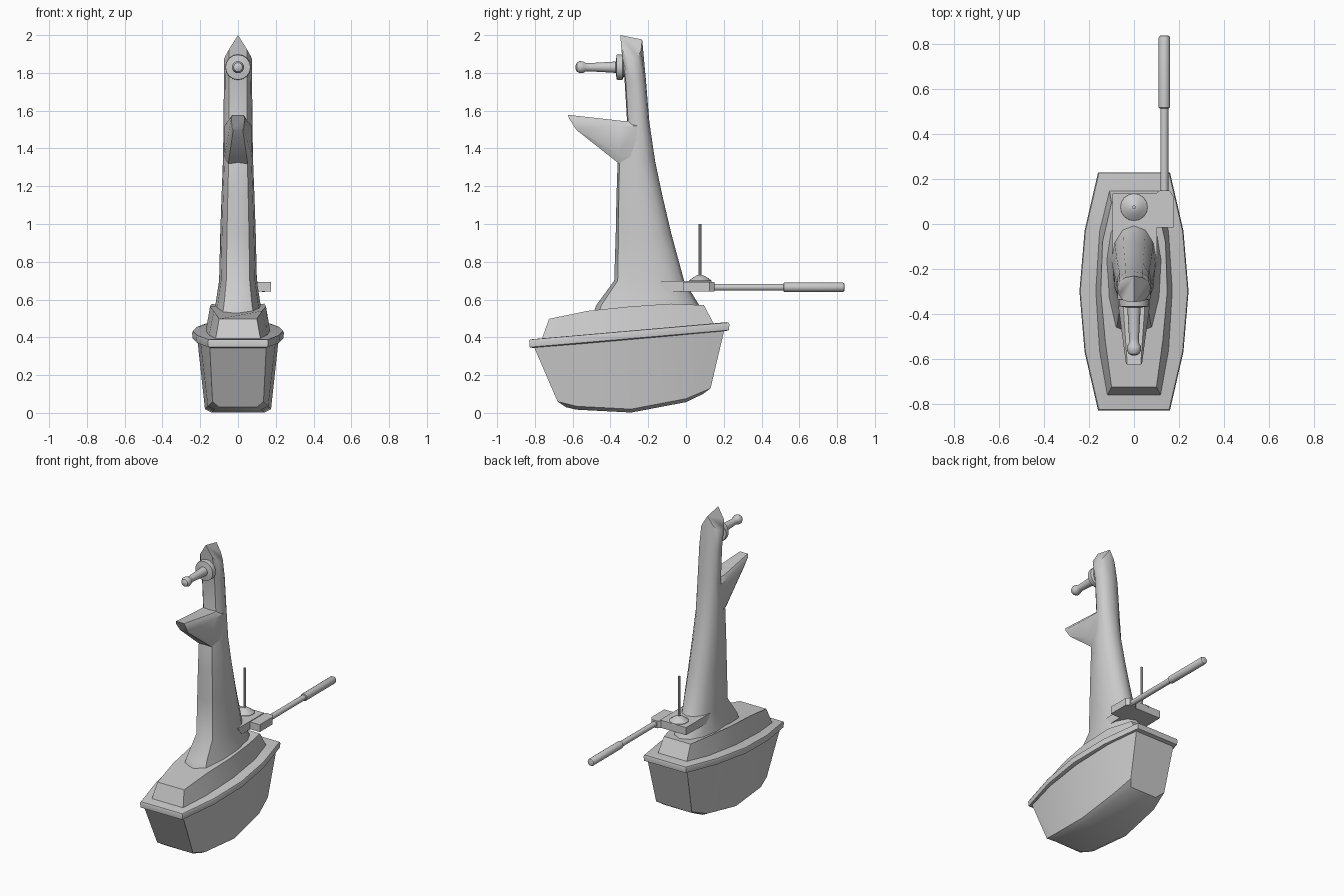
import bpy, bmesh, math
from mathutils import Vector


def finish(bm, name, angle=35):
    bmesh.ops.recalc_face_normals(bm, faces=bm.faces)
    me = bpy.data.meshes.new(name)
    bm.to_mesh(me)
    bm.free()
    ob = bpy.data.objects.new(name, me)
    bpy.context.collection.objects.link(ob)
    bpy.ops.object.select_all(action='DESELECT')
    ob.select_set(True)
    bpy.context.view_layer.objects.active = ob
    bpy.ops.object.shade_smooth_by_angle(angle=math.radians(angle))
    return ob


def loft(name, rings, angle=35, ridge=False):
    """Skin closed rings of equal length and cap both ends."""
    bm = bmesh.new()
    rows = [[bm.verts.new(p) for p in r] for r in rings]
    n = len(rows[0])
    for a, b in zip(rows, rows[1:]):
        for i in range(n):
            j = (i + 1) % n
            bm.faces.new((a[i], a[j], b[j], b[i]))
    bm.faces.new(rows[0][::-1])
    if ridge:
        h = n // 2
        bm.faces.new(rows[-1][:h + 1])
        bm.faces.new(rows[-1][h:] + rows[-1][:1])
    else:
        bm.faces.new(rows[-1])
    return finish(bm, name, angle)


def mirrored(half):
    """Close a half outline across x = 0, skipping points on the axis."""
    return half + [(-x, y, z) for x, y, z in reversed(half) if x > 1e-5]


def lathe(name, origin, axis, prof, seg=16):
    """Round part: (distance, radius) profile turned about an axis."""
    q = Vector(axis).to_track_quat('Z', 'Y')
    rings = []
    for d, r in prof:
        rings.append([Vector(origin) + q @ Vector((r * math.cos(t), r * math.sin(t), d))
                      for t in (2 * math.pi * i / seg for i in range(seg))])
    return loft(name, rings)


def rim_z(y):
    return 0.39 + (y + 0.83) * 0.09 / 1.06


# hull: five stations from front to back (y top, width, y low, z low, width low)
stations = [(-0.81, 0.15, -0.68, 0.06, 0.135), (-0.57, 0.20, -0.58, 0.035, 0.16),
            (-0.30, 0.217, -0.29, 0.02, 0.175), (-0.02, 0.20, 0.0, 0.075, 0.16),
            (0.205, 0.15, 0.13, 0.13, 0.135)]
hull = []
for i, (yt, wt, yl, zl, wl) in enumerate(stations):
    yb = yl + (0.045 if i == 0 else -0.04 if i == 4 else 0)
    zb = zl - (0.03 if i in (0, 4) else 0.018)
    hull.append(mirrored([(wt, yt, rim_z(yt) - 0.03), (wl, yl, zl), (wl - 0.035, yb, zb)]))
loft("hull", hull, 30)

# rim band following the tilted edge
outline = [(0.16, -0.83), (0.22, -0.57), (0.243, -0.30), (0.22, -0.03), (0.16, 0.23)]


def rim_ring(inset, dz):
    pts = []
    for x, y in outline:
        yy = -0.3 + (y + 0.3) * (1 - inset / 0.53)
        pts.append((x - inset, yy, rim_z(y) + dz))
    return mirrored(pts)


loft("rim", [rim_ring(0.02, -0.047), rim_ring(0.003, -0.042), rim_ring(0, -0.012),
             rim_ring(0.004, -0.002), rim_ring(0.015, 0)], 40)

# raised deck
low = [(0.12, -0.765), (0.155, -0.57), (0.172, -0.30), (0.155, -0.03), (0.11, 0.152)]
top = [(0.10, -0.725, 0.498), (0.128, -0.52, 0.54), (0.148, -0.30, 0.563),
       (0.14, -0.08, 0.578), (0.10, 0.095, 0.57)]
loft("deck", [mirrored([(x, y, rim_z(y) - 0.01) for x, y in low]), mirrored(top)], 30)


# tall shaft: half cross-section from back to front
def shaft_ring(z, f, b, w, crown=False):
    d = b - f
    half = [(0, b), (0.5 * w, b - 0.05 * d), (0.85 * w, b - 0.2 * d), (w, b - 0.42 * d),
            (0.9 * w, b - 0.72 * d), (0.62 * w, b - 0.95 * d), (0, f)]
    pts = []
    for x, y in half:
        zz = z
        if crown:
            zz = z - 1.55 * x - 0.2 * (y - f)
        pts.append((x, y, zz))
    return mirrored(pts)


loft("shaft", [shaft_ring(*s) for s in (
    (0.53, -0.49, 0.085, 0.13), (0.57, -0.475, 0.07, 0.12), (0.70, -0.38, -0.01, 0.10),
    (0.95, -0.372, -0.078, 0.094), (1.15, -0.368, -0.125, 0.087), (1.33, -0.362, -0.163, 0.08),
    (1.54, -0.312, -0.194, 0.076), (1.76, -0.325, -0.212, 0.075))]
    + [shaft_ring(2.0, -0.348, -0.232, 0.075, True)], 40, True)

# beak: tapered wedge from the shaft to a blunt tip (half width, y, z)
beak_root = [(0.045, -0.26, 1.545), (0.074, -0.26, 1.52), (0.074, -0.26, 1.34), (0.05, -0.30, 1.28)]
beak_mid = [(0.05, -0.34, 1.546), (0.072, -0.35, 1.52), (0.07, -0.36, 1.37), (0.05, -0.368, 1.33)]
beak_tip = [(0.03, -0.625, 1.578), (0.036, -0.62, 1.56), (0.03, -0.585, 1.505), (0.025, -0.58, 1.498)]
loft("beak", [mirrored(r) for r in (beak_root, beak_mid, beak_tip)], 40)

# knob with flange, stem and rounded end
lathe("knob", (0, -0.30, 1.83), (0, -1, 0), [
    (0, 0.05), (0.03, 0.052), (0.037, 0.068), (0.067, 0.066), (0.072, 0.03), (0.12, 0.027),
    (0.21, 0.022), (0.232, 0.023), (0.245, 0.031), (0.262, 0.032), (0.278, 0.024), (0.285, 0.01)])

# side platform with a slanted front end, and its outer block
side = [(-0.15, 0.697), (0.135, 0.697), (0.135, 0.645), (-0.10, 0.64)]
loft("platform", [[(x, y, z) for y, z in side] for x in (-0.095, 0.102)], 30)
block = [(0.09, -0.015), (0.175, -0.015), (0.175, 0.125), (0.157, 0.15), (0.115, 0.15), (0.09, 0.13)]
loft("platform_block", [[(x, y, z) for x, y in block] for z in (0.642, 0.692)], 30)

# thin mast on a low cone
lathe("mast_base", (0, 0.075, 0.69), (0, 0, 1),
      [(0, 0.062), (0.01, 0.06), (0.025, 0.04), (0.037, 0.02), (0.04, 0.008)])
lathe("mast", (0, 0.075, 0.70), (0, 0, 1), [(0, 0.008), (0.30, 0.008)], 10)

# handle rod with a thicker grip
lathe("handle_rod", (0.135, 0.13, 0.665), (0, 1, 0), [(0, 0.018), (0.40, 0.018)])
lathe("handle_grip", (0.135, 0.515, 0.665), (0, 1, 0),
      [(0, 0.021), (0.004, 0.025), (0.315, 0.025), (0.322, 0.022), (0.325, 0.015)])
